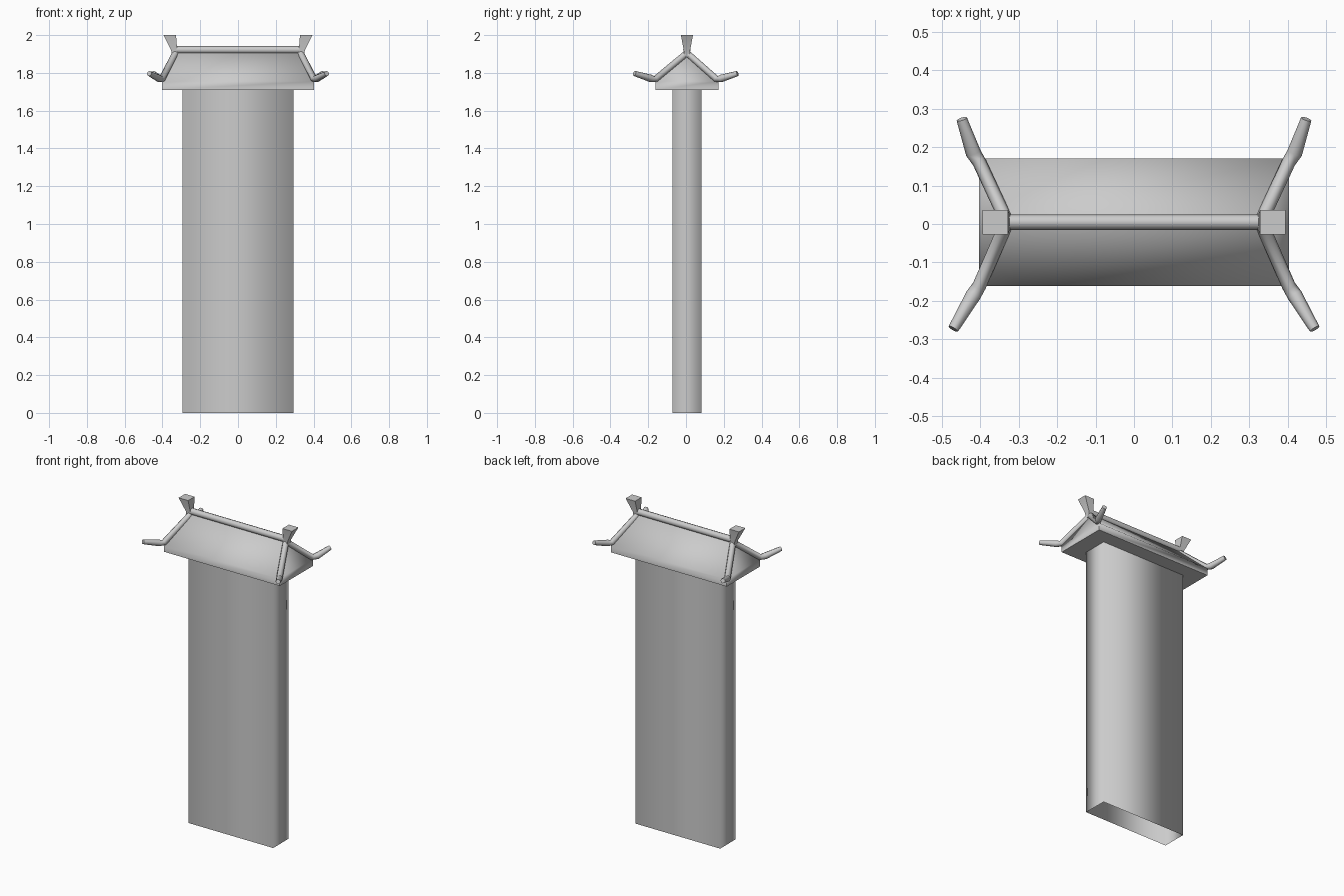
import bpy, bmesh, math
from mathutils import Vector

cube = bpy.data.objects.get("Cube")
if cube:
    bpy.data.objects.remove(cube, do_unlink=True)

stone = bpy.data.materials.new("grey_stone")
stone.use_nodes = True
GREY = (0.6, 0.6, 0.6, 1)
stone.diffuse_color = GREY
stone.node_tree.nodes["Principled BSDF"].inputs["Base Color"].default_value = GREY


def loft(name, rings, cap_start=True, cap_end=True, angle=60):
    """Bridge rings of equal size into one smooth-shaded part."""
    bm = bmesh.new()
    loops = [[bm.verts.new(p) for p in ring] for ring in rings]
    n = len(loops[0])
    for a, b in zip(loops, loops[1:]):
        for i in range(n):
            j = (i + 1) % n
            bm.faces.new((a[i], a[j], b[j], b[i]))
    if cap_start:
        bm.faces.new(loops[0][::-1])
    if cap_end:
        bm.faces.new(loops[-1])
    bmesh.ops.remove_doubles(bm, verts=bm.verts, dist=0.0001)
    bmesh.ops.recalc_face_normals(bm, faces=bm.faces)
    mesh = bpy.data.meshes.new(name)
    bm.to_mesh(mesh)
    bm.free()
    mesh.materials.append(stone)
    obj = bpy.data.objects.new(name, mesh)
    bpy.context.collection.objects.link(obj)
    bpy.ops.object.select_all(action="DESELECT")
    obj.select_set(True)
    bpy.context.view_layer.objects.active = obj
    bpy.ops.object.shade_smooth_by_angle(angle=math.radians(angle))
    return obj


def rect(cx, cy, hx, hy, z):
    return [(cx + sx * hx, cy + sy * hy, z)
            for sx, sy in ((-1, -1), (1, -1), (1, 1), (-1, 1))]


def rod(name, points, radii, sides=8):
    """Sweep a round section along a path."""
    pts = [Vector(p) for p in points]
    rings = []
    for i, p in enumerate(pts):
        t = (pts[min(i + 1, len(pts) - 1)] - pts[max(i - 1, 0)]).normalized()
        u = t.cross(Vector((0, 0, 1))).normalized()
        v = u.cross(t)
        rings.append([p + radii[i] * (u * math.cos(k * math.tau / sides)
                                      + v * math.sin(k * math.tau / sides))
                      for k in range(sides)])
    return loft(name, rings)


MID = 0.005

# Hollow post, softly shaded around its corners
loft("post", [rect(0, MID, 0.295, 0.077, z) for z in (0, 1.72)],
     cap_start=False, cap_end=False, angle=120)

# Hipped roof with a short upright eave
loft("roof", [rect(0, MID, 0.403, 0.166, 1.71),
              rect(0, MID, 0.403, 0.166, 1.755),
              rect(0, MID, 0.325, 0.006, 1.91)], angle=85)

# Ridge bar
rod("ridge_bar", [(-0.325, MID, 1.922), (0.325, MID, 1.922)], [0.02, 0.02])

for side, sx in (("right", -1), ("left", 1)):
    # Hip bars ending in upturned tips
    for end, sy, tip_x in (("front", -1, 0.47), ("back", 1, 0.448)):
        rod(f"{end}_{side}_hip_bar",
            [(sx * 0.33, MID, 1.905),
             (sx * 0.402, sy * 0.16, 1.768),
             (sx * 0.418, sy * 0.185, 1.77),
             (sx * tip_x, sy * 0.273, 1.797)],
            [0.018, 0.018, 0.02, 0.014])
    # Flared finial leaning outward
    loft(f"{side}_finial", [rect(sx * 0.335, MID, 0.014, 0.016, 1.885),
                            rect(sx * 0.338, MID, 0.016, 0.017, 1.92),
                            rect(sx * 0.361, MID, 0.033, 0.032, 2.0)])
